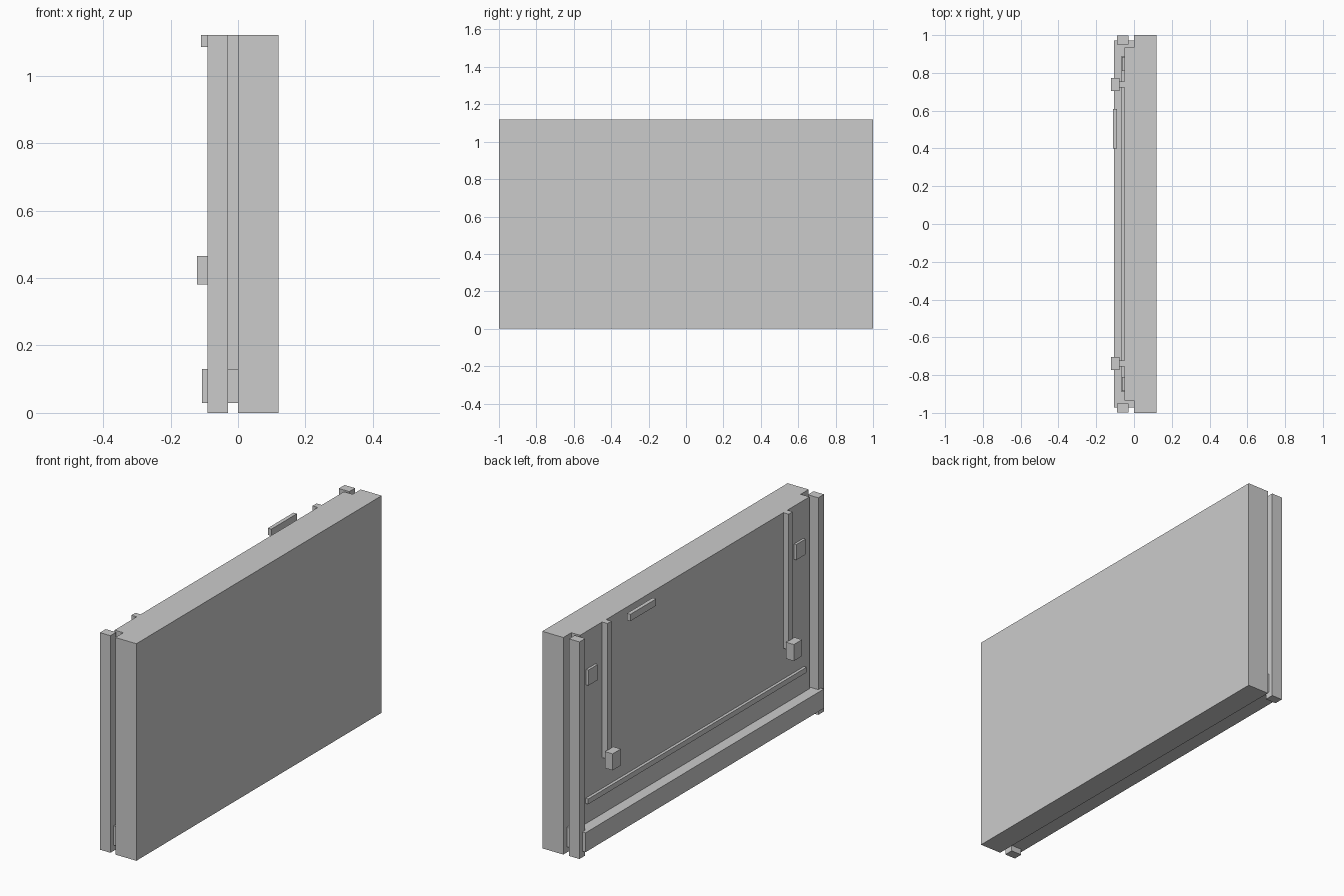
import bpy
import bmesh
from mathutils import Matrix, Vector

cube = bpy.data.objects.get("Cube")
if cube:
    bpy.data.objects.remove(cube, do_unlink=True)

GREY = (0.6, 0.6, 0.6, 1.0)
grey = bpy.data.materials.new("plain grey")
grey.use_nodes = True
grey.diffuse_color = GREY
grey.node_tree.nodes["Principled BSDF"].inputs["Base Color"].default_value = GREY


def box(name, xs, ys, zs):
    """Flat-faced box spanning the given x, y and z ranges."""
    spans = (xs, ys, zs)
    centre = Vector([(lo + hi) / 2 for lo, hi in spans])
    size = [hi - lo for lo, hi in spans]
    bm = bmesh.new()
    bmesh.ops.create_cube(bm, size=1, matrix=Matrix.LocRotScale(centre, None, size))
    mesh = bpy.data.meshes.new(name)
    bm.to_mesh(mesh)
    bm.free()
    mesh.materials.append(grey)
    obj = bpy.data.objects.new(name, mesh)
    bpy.context.collection.objects.link(obj)
    return obj


def pair(name, xs, ys, zs):
    """The same box at both ends of the panel."""
    box("back_" + name, xs, ys, zs)
    box("front_" + name, xs, (-ys[1], -ys[0]), zs)


TOP = 1.12

# Main slab and the thinner panel behind it
box("main_slab", (0, 0.12), (-1, 1), (0, TOP))
box("inner_panel", (-0.05, 0), (-0.935, 0.935), (0.05, TOP))

# Frame: bottom beam and end posts
box("bottom_beam", (-0.107, 0), (-0.972, 0.972), (0.03, 0.13))
pair("post", (-0.09, -0.03), (0.95, 0.997), (0, TOP))

# Low ledge strip across the panel
box("ledge_strip", (-0.065, -0.05), (-0.89, 0.89), (0.235, 0.262))

# Vertical rails, their end blocks and the small square plates
pair("rail", (-0.08, -0.05), (0.722, 0.755), (0.42, TOP))
pair("rail_block", (-0.122, -0.077), (0.705, 0.772), (0.38, 0.465))
pair("square_plate", (-0.063, -0.05), (0.81, 0.885), (0.845, 0.925))

# Upper grip bar
box("grip_bar", (-0.11, -0.09), (0.4, 0.61), (1.085, TOP))
